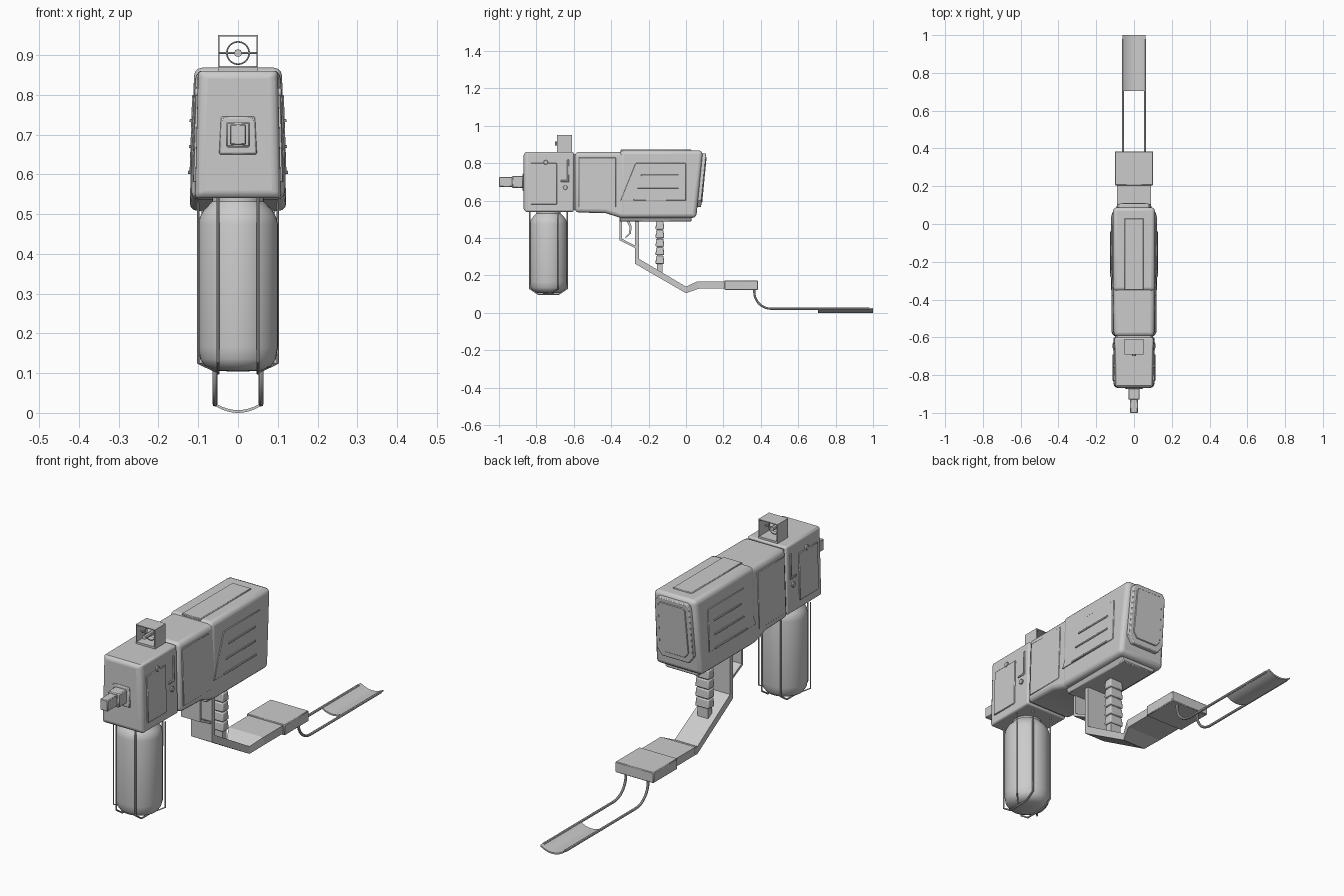
import bpy, bmesh, math
from mathutils import Vector

if "Cube" in bpy.data.objects:
    bpy.data.objects.remove(bpy.data.objects["Cube"])


def finish(name, bm, bevel=0.0, seg=3, smooth=True):
    bmesh.ops.recalc_face_normals(bm, faces=bm.faces)
    me = bpy.data.meshes.new(name)
    bm.to_mesh(me)
    bm.free()
    ob = bpy.data.objects.new(name, me)
    bpy.context.collection.objects.link(ob)
    if smooth:
        bpy.ops.object.select_all(action='DESELECT')
        ob.select_set(True)
        bpy.context.view_layer.objects.active = ob
        bpy.ops.object.shade_smooth_by_angle(angle=math.radians(35))
    if bevel:
        m = ob.modifiers.new("bevel", 'BEVEL')
        m.width, m.segments = bevel, seg
        m.limit_method, m.angle_limit = 'ANGLE', math.radians(40)
    return ob


def skin(name, rings, **kw):
    """Bridge equal-length rings and cap both ends."""
    bm = bmesh.new()
    vs = [[bm.verts.new(p) for p in r] for r in rings]
    n = len(vs[0])
    for a, b in zip(vs, vs[1:]):
        for i in range(n):
            bm.faces.new((a[i], a[(i + 1) % n], b[(i + 1) % n], b[i]))
    bm.faces.new(vs[0])
    bm.faces.new(vs[-1][::-1])
    return finish(name, bm, **kw)


def loft(name, secs, **kw):
    """Sections (y_bottom, y_top, z_bottom, z_top, half_w_bottom, half_w_top)."""
    return skin(name, [[(-wb, yb, zb), (wb, yb, zb), (wt, yt, zt), (-wt, yt, zt)]
                       for yb, yt, zb, zt, wb, wt in secs], **kw)


def box(name, x0, x1, y0, y1, z0, z1, **kw):
    return skin(name, [[(x0, y, z0), (x1, y, z0), (x1, y, z1), (x0, y, z1)] for y in (y0, y1)], **kw)


def side_plate(name, pts, wall, t, bevel=0.002):
    """Thin plate of (y, z) outline on both side walls, following their tilt."""
    for s, tag in ((1, "right"), (-1, "left")):
        skin(f"{name}_{tag}", [[(s * (wall(z) - 0.012), y, z) for y, z in pts],
                               [(s * (wall(z) + t), y, z) for y, z in pts]], bevel=bevel, seg=1)


def tube(name, pts, r):
    cu = bpy.data.curves.new(name, 'CURVE')
    cu.dimensions, cu.bevel_depth, cu.bevel_resolution = '3D', r, 2
    cu.use_fill_caps = True
    sp = cu.splines.new('POLY')
    sp.points.add(len(pts) - 1)
    for p, q in zip(sp.points, pts):
        p.co = (*q, 1)
    ob = bpy.data.objects.new(name, cu)
    bpy.context.collection.objects.link(ob)
    bpy.ops.object.select_all(action='DESELECT')
    ob.select_set(True)
    bpy.context.view_layer.objects.active = ob
    bpy.ops.object.convert(target='MESH')
    bpy.ops.object.shade_smooth_by_angle(angle=math.radians(40))


def lathe(name, profile, centre, n=40):
    cx, cy = centre
    ang = [2 * math.pi * i / n for i in range(n)]
    skin(name, [[(cx + r * math.cos(a), cy + r * math.sin(a), z) for a in ang] for r, z in profile])


def rect(y0, y1, z0, z1):
    return [(y0, z0), (y1, z0), (y1, z1), (y0, z1)]


# Main housings
loft("front_housing", [(-.868, -.868, .55, .85, .095, .085), (-.855, -.855, .54, .86, .108, .1),
                       (-.60, -.60, .54, .86, .11, .102)], bevel=.022)
loft("housing_joint", [(-.63, -.63, .55, .85, .1, .09), (-.58, -.58, .55, .85, .1, .09)])
loft("middle_housing", [(-.594, -.594, .537, .86, .118, .106), (-.43, -.43, .533, .86, .119, .107),
                        (-.35, -.35, .508, .86, .121, .107), (-.3, -.3, .508, .86, .121, .107)], bevel=.02)
loft("rear_housing", [(-.355, -.355, .508, .868, .122, .11), (.055, .09, .508, .868, .122, .11)], bevel=.02)
loft("bottom_plate", [(-.355, -.355, .488, .52, .085, .1), (.03, .03, .488, .52, .085, .1)], bevel=.004, seg=1)

# Slanted rear panel with inset face
skin("rear_panel", [[(x, .063 + d + .0973 * (z - .51), z) for x, z in
                     ((-.07, .565), (.07, .565), (.095, .6), (.09, .83), (.075, .852), (-.075, .852),
                      (-.09, .83), (-.095, .6))] for d in (-.02, .012)], bevel=.004, seg=2)
skin("rear_panel_inset", [[(x, .063 + d + .0973 * (z - .51), z) for x, z in
                           ((-.055, .59), (.055, .59), (.075, .615), (.07, .82), (.06, .832), (-.06, .832),
                            (-.07, .82), (-.075, .615))] for d in (0, .016)], bevel=.002, seg=1)


# Side panels, slits and bolts
def front_wall(z):
    return .11 - .008 * (z - .54) / .32


def rear_wall(z):
    return .122 - .012 * (z - .508) / .36


side_plate("front_panel", rect(-.83, -.69, .58, .8), front_wall, .004)
side_plate("front_bracket", [(-.67, .70), (-.625, .70), (-.625, .82), (-.635, .82), (-.635, .71), (-.67, .71)],
           front_wall, .004)
side_plate("middle_panel", rect(-.575, -.375, .565, .83), lambda z: rear_wall(z) - .003, .003)
side_plate("rear_side_panel", [(-.35, .6), (0, .6), (0, .8), (-.27, .8)], rear_wall, .003)
for i, z in enumerate((.605, .67, .735)):
    side_plate(f"side_slit_{i}", rect(-.28 + .02 * i, -.04, z - .004, z + .004), rear_wall, .007, .001)
for i, (y, z) in enumerate(((-.75, .805), (-.645, .67))):
    side_plate(f"bolt_{i}", [(y + .012 * math.cos(k * math.pi / 8), z + .012 * math.sin(k * math.pi / 8))
                             for k in range(16)], front_wall, .007)

# Raised strip on top
box("top_strip", -.05, .05, -.35, .03, .86, .872, bevel=.003, seg=1)

# Muzzle
loft("muzzle_frame", [(-.86, -.86, .648, .747, .05, .045), (-.874, -.874, .652, .743, .046, .041)],
     bevel=.003, seg=1)
box("muzzle_base", -.03, .03, -.93, -.86, .668, .732, bevel=.004, seg=1)
box("muzzle_tip", -.02, .02, -1, -.92, .674, .726, bevel=.003, seg=1)

# Hollow sight hood with ring, crossbar and bead
for tag, d in (("left", (-.05, -.046, .865, .95)), ("right", (.046, .05, .865, .95)),
               ("top", (-.05, .05, .946, .95)), ("base", (-.05, .05, .855, .869))):
    box(f"sight_{tag}", d[0], d[1], -.69, -.61, d[2], d[3])
tube("sight_ring", [(.028 * math.cos(k * math.pi / 16), -.655, .905 + .028 * math.sin(k * math.pi / 16))
                    for k in range(33)], .002)
tube("sight_crossbar", [(-.048, -.655, .905), (.048, -.655, .905)], .003)
tube("sight_bead", [(0, -.70, .905), (0, -.64, .905)], .01)

# Tank and its wire cage
TY = -.735
lathe("tank", [(.02, .104), (.06, .107), (.083, .117), (.095, .135), (.1, .165), (.1, .475), (.096, .492),
               (.088, .507), (.065, .532), (.065, .56)], (0, TY))
for s in (-1, 1):
    tube("tank_cage", [(s * .05, TY + dy, z) for dy, z in
                       ((-.1, .55), (-.1, .13), (-.055, .1), (.055, .1), (.1, .13), (.1, .55))], .004)
    tube("tank_side_wire", [(s * .1, TY + .05 * s, .53), (s * .1, TY + .05 * s, .125), (s * .05, TY, .102)], .003)


# Frame below the body: bent band (y, z, half width) with both faces listed
def band(name, stations, **kw):
    skin(name, [[(-w, a[0], a[1]), (w, a[0], a[1]), (w, b[0], b[1]), (-w, b[0], b[1])]
                for a, b, w in stations], smooth=False, **kw)


band("grip_frame", [((-.272, .5), (-.25, .5), .055), ((-.272, .262), (-.25, .288), .055),
                    ((.0, .105), (.0, .14), .06), ((.07, .13), (.06, .168), .09),
                    ((.22, .13), (.22, .168), .09)])
band("trigger_guard", [((-.355, .5), (-.343, .5), .05), ((-.355, .388), (-.343, .396), .05),
                       ((-.262, .342), (-.262, .355), .05)])
band("trigger", [((-.322, .5), (-.305, .5), .012), ((-.302, .46), (-.29, .46), .012),
                 ((-.305, .425), (-.295, .423), .012), ((-.325, .405), (-.322, .4), .012)])

# Ribbed grip
box("grip_core", -.028, .028, -.155, -.125, .2, .5)
for i in range(5):
    z = .262 + i * .046
    loft(f"grip_rib_{i}", [(-.163, -.16, z, z + .042, .036, .033), (-.117, -.12, z, z + .042, .036, .033)],
         bevel=.005, seg=2)

# Arm rest block, support wires and trough
box("rest_block", -.1, .1, .205, .385, .123, .173, bevel=.003, seg=1)
for s in (-1, 1):
    tube("stock_wire", [(s * .058, .365, .13)] +
         [(s * .058, .455 - .09 * math.cos(t), .112 - .09 * math.sin(t))
          for t in (k * math.pi / 16 for k in range(9))] + [(s * .058, .98, .022)], .006)
arc = [(.06 * u, .003 + .019 * u * u) for u in (k / 6 for k in range(-6, 7))]
outline = [(x, z - .003) for x, z in arc] + [(x, z + .004) for x, z in arc[::-1]]
skin("stock_trough", [[(x, y, z) for x, z in outline] for y in (.705, 1)])
